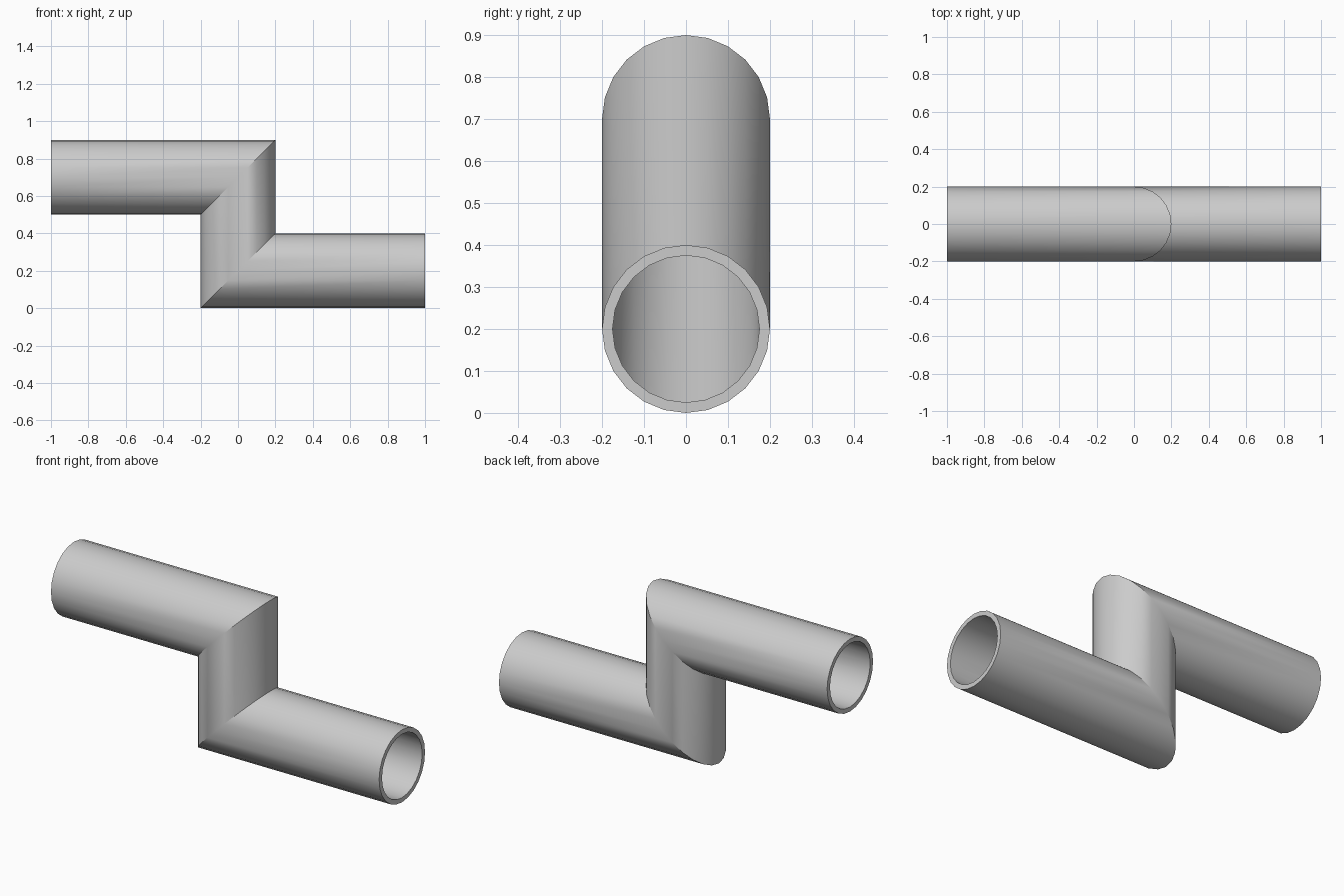
import bpy, bmesh, math

if "Cube" in bpy.data.objects:
    bpy.data.objects.remove(bpy.data.objects["Cube"])

SIDES, R_OUT, R_IN = 24, 0.2, 0.175
TOP_Z, LOW_Z = 0.7, 0.2

bm = bmesh.new()


def ring(r, x, z, mitred):
    # Pipe cross-section; mitred rings lie on a 45 degree plane
    verts = []
    for i in range(SIDES):
        a = 2 * math.pi * i / SIDES
        v = r * math.cos(a)
        verts.append(bm.verts.new((x + (v if mitred else 0), r * math.sin(a), z + v)))
    return verts


def bridge(a, b):
    for i in range(SIDES):
        j = (i + 1) % SIDES
        bm.faces.new((a[i], a[j], b[j], b[i]))


# Stations along the pipe: open end, upper elbow, lower elbow, open end
stations = [(-1, TOP_Z, False), (0, TOP_Z, True), (0, LOW_Z, True), (1, LOW_Z, False)]
outer = [ring(R_OUT, *s) for s in stations]
inner = [ring(R_IN, *s) for s in stations]

# Outer wall, bore and the two annular end rims
loop = outer + inner[::-1]
for k in range(len(loop)):
    bridge(loop[k], loop[(k + 1) % len(loop)])
bmesh.ops.recalc_face_normals(bm, faces=bm.faces[:])

mesh = bpy.data.meshes.new("offset_pipe")
bm.to_mesh(mesh)
bm.free()
pipe = bpy.data.objects.new("offset_pipe", mesh)
bpy.context.collection.objects.link(pipe)

# Smooth walls with crisp mitres and rims
bpy.context.view_layer.objects.active = pipe
pipe.select_set(True)
bpy.ops.object.shade_smooth_by_angle(angle=math.radians(30))
